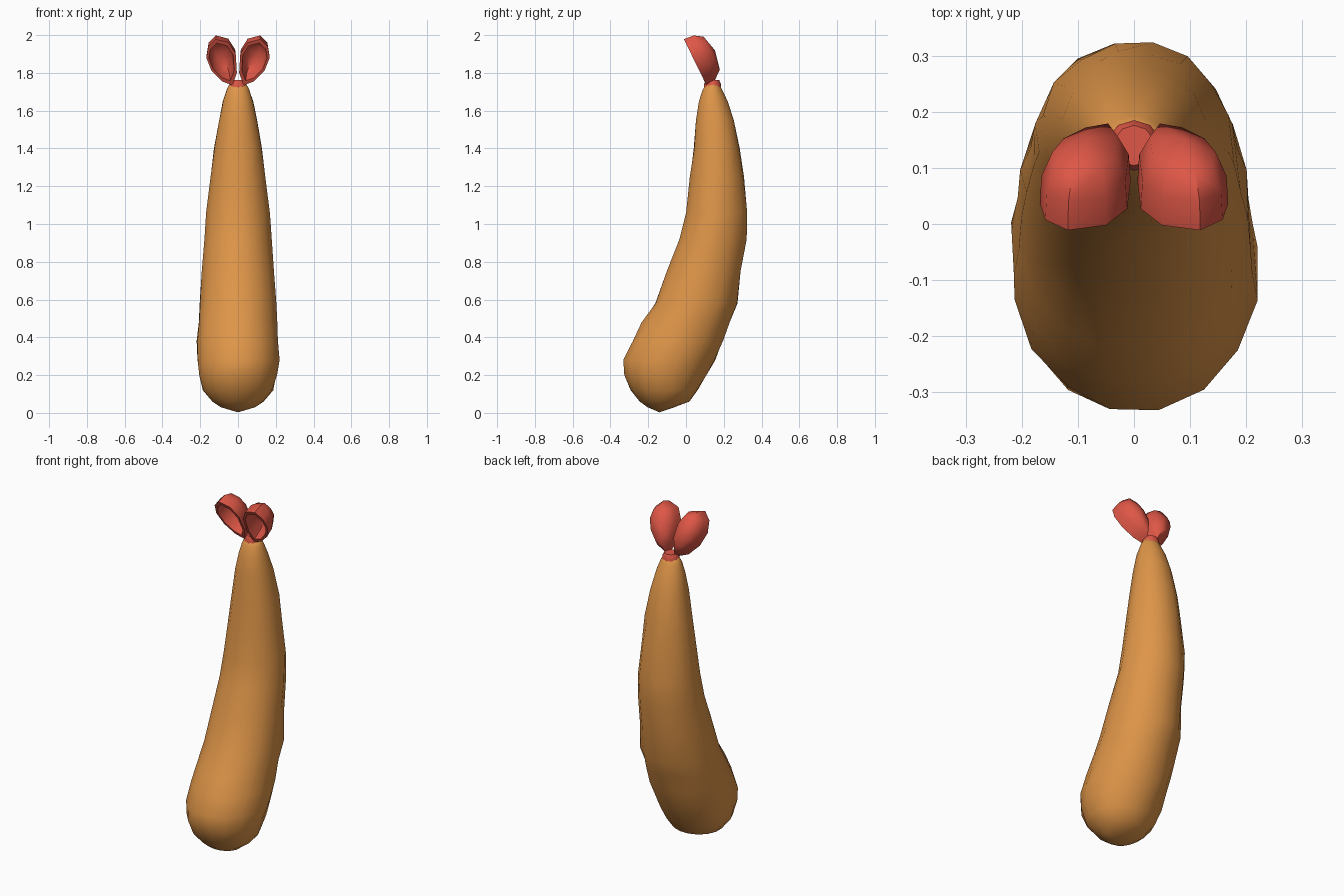
import bpy, bmesh, math, random
from mathutils import Vector

if "Cube" in bpy.data.objects:
    bpy.data.objects.remove(bpy.data.objects["Cube"])

random.seed(4)


def material(name, col):
    m = bpy.data.materials.new(name)
    m.diffuse_color = (*col, 1)
    m.use_nodes = True
    m.node_tree.nodes["Principled BSDF"].inputs["Base Color"].default_value = m.diffuse_color
    return m


batter = material("golden batter", (0.73, 0.30, 0.065))
red = material("tail red", (0.73, 0.095, 0.062))


def loft(name, rings, mat, tip_start=None, tip_end=None, angle=60):
    """Bridge closed rings of points; close each end to a tip or a flat cap."""
    bm = bmesh.new()
    loops = [[bm.verts.new(p) for p in r] for r in rings]
    n = len(loops[0])
    for a, b in zip(loops, loops[1:]):
        for i in range(n):
            j = (i + 1) % n
            bm.faces.new((a[i], a[j], b[j], b[i]))
    for loop, tip in ((loops[0], tip_start), (loops[-1], tip_end)):
        if tip is None:
            bm.faces.new(loop)
        else:
            t = bm.verts.new(tip)
            for i in range(n):
                bm.faces.new((loop[i], loop[(i + 1) % n], t))
    bmesh.ops.recalc_face_normals(bm, faces=bm.faces)
    me = bpy.data.meshes.new(name)
    bm.to_mesh(me)
    bm.free()
    me.materials.append(mat)
    ob = bpy.data.objects.new(name, me)
    bpy.context.collection.objects.link(ob)
    bpy.ops.object.select_all(action='DESELECT')
    ob.select_set(True)
    bpy.context.view_layer.objects.active = ob
    bpy.ops.object.shade_smooth_by_angle(angle=math.radians(angle))
    return ob


def oval(cx, cy, z, rx, ry, n, wobble=0.0):
    pts = []
    for i in range(n):
        a = math.tau * (i + 0.5) / n
        k = 1 + random.uniform(-wobble, wobble)
        pts.append((cx + rx * k * math.cos(a), cy + ry * k * math.sin(a), z))
    return pts


# Curved, lumpy batter body: height, front y, back y, half width
sections = [
    (0.03, -0.205, -0.06, 0.09), (0.06, -0.245, 0.02, 0.135),
    (0.12, -0.295, 0.06, 0.185), (0.20, -0.33, 0.11, 0.208),
    (0.28, -0.33, 0.155, 0.218), (0.38, -0.285, 0.195, 0.218),
    (0.48, -0.235, 0.235, 0.21), (0.58, -0.165, 0.272, 0.205),
    (0.75, -0.10, 0.293, 0.19), (0.92, -0.035, 0.32, 0.177),
    (1.06, 0.0, 0.322, 0.167), (1.25, 0.02, 0.306, 0.144),
    (1.40, 0.04, 0.285, 0.128), (1.55, 0.052, 0.255, 0.102),
    (1.65, 0.068, 0.22, 0.080), (1.71, 0.088, 0.192, 0.060),
    (1.74, 0.105, 0.175, 0.045)]
body_rings = [oval(0, (f + b) / 2, z, w * 1.01, (b - f) / 2 * 1.01, 16, 0.022)
              for z, f, b, w in sections]
loft("battered_body", body_rings, batter, (0, -0.14, 0.003), (0, 0.14, 1.752))

# Red stub where the tail leaves the batter
loft("tail_base", [oval(0, 0.14, 1.70, 0.05, 0.045, 10),
                   oval(0, 0.14, 1.74, 0.048, 0.045, 10),
                   oval(0, 0.14, 1.762, 0.036, 0.036, 10)], red, angle=40)

# Cupped tail fin: outline (x, z) on a plane leaning forwards, bulging backwards
outline = [(0.03, 1.735), (0.085, 1.755), (0.14, 1.81), (0.168, 1.88),
           (0.158, 1.94), (0.118, 1.978), (0.05, 1.96), (0.012, 1.90),
           (0.006, 1.80)]
back = Vector((0, 0.89, 0.45))
mid = Vector((0.088, 0, 1.865))


def fin_ring(scale, depth):
    pts = []
    for x, z in outline:
        x, z = mid.x + (x - mid.x) * scale, mid.z + (z - mid.z) * scale
        pts.append(Vector((x, 0.108 - 0.49 * (z - 1.735), z)) + back * depth)
    return pts


def fin_mid(depth):
    return Vector((mid.x, 0.108 - 0.49 * (mid.z - 1.735), mid.z)) + back * depth


fin = loft("tail_fin",
           [fin_ring(0.45, 0.085), fin_ring(0.72, 0.06), fin_ring(0.82, 0.0),
            fin_ring(1.0, 0.0), fin_ring(0.96, 0.055), fin_ring(0.72, 0.10)],
           red, fin_mid(0.09), fin_mid(0.122), angle=50)
mirror = fin.modifiers.new("mirror", 'MIRROR')
mirror.use_axis[0] = True
